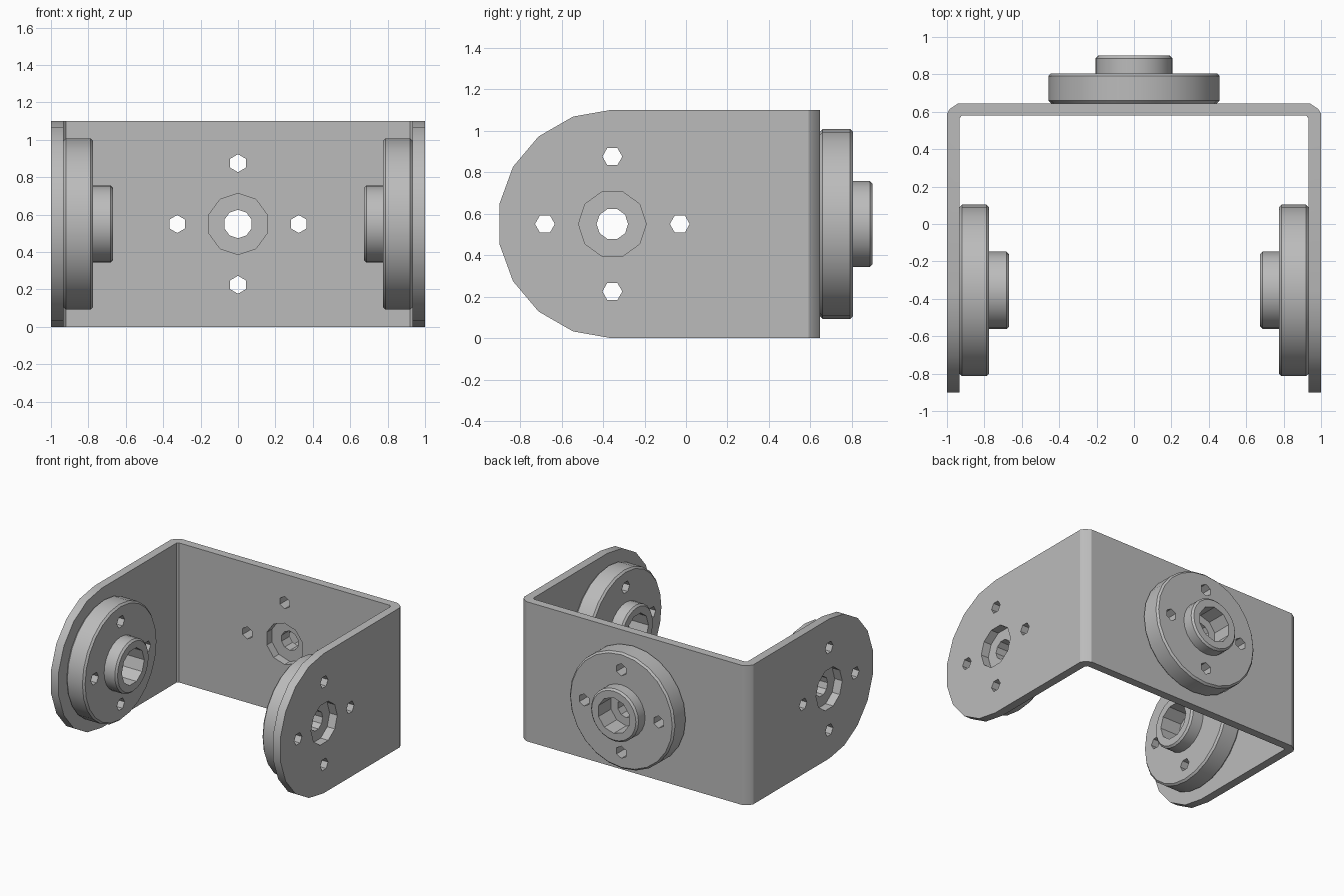
import bpy, bmesh, math
from mathutils import Matrix, Vector

if "Cube" in bpy.data.objects:
    bpy.data.objects.remove(bpy.data.objects["Cube"])

GREY = (0.5, 0.5, 0.5, 1)
metal = bpy.data.materials.new("grey metal")
metal.use_nodes = True
metal.diffuse_color = GREY
metal.node_tree.nodes["Principled BSDF"].inputs["Base Color"].default_value = GREY

PIVOT_Y, MID_Z, WALL = -0.355, 0.55, 0.066
TO_X = Matrix.Rotation(math.pi / 2, 4, 'Y')
TO_Y = Matrix.Rotation(-math.pi / 2, 4, 'X')


def make(name, bm):
    bmesh.ops.recalc_face_normals(bm, faces=bm.faces)
    mesh = bpy.data.meshes.new(name)
    bm.to_mesh(mesh)
    bm.free()
    mesh.materials.append(metal)
    obj = bpy.data.objects.new(name, mesh)
    bpy.context.collection.objects.link(obj)
    return obj


def prism(name, points, direction):
    """Extrude a closed outline along a direction."""
    bm = bmesh.new()
    face = bm.faces.new([bm.verts.new(p) for p in points])
    ext = bmesh.ops.extrude_face_region(bm, geom=[face])["geom"]
    verts = [v for v in ext if isinstance(v, bmesh.types.BMVert)]
    bmesh.ops.translate(bm, verts=verts, vec=direction)
    return make(name, bm)


def rod(bm, radius, sides, z0, z1, x=0, y=0, matrix=Matrix()):
    place = matrix @ Matrix.Translation((x, y, (z0 + z1) / 2))
    bmesh.ops.create_cone(bm, cap_ends=True, segments=sides, radius1=radius,
                          radius2=radius, depth=z1 - z0, matrix=place)


def screw_rods(bm, z0, z1, matrix=Matrix()):
    for x, y in ((1, 0), (-1, 0), (0, 1), (0, -1)):
        rod(bm, 0.048, 6, z0, z1, x * 0.325, y * 0.325, matrix)


def cut(obj, cutter, operation='DIFFERENCE'):
    """Apply a boolean and discard the cutter."""
    mod = obj.modifiers.new("cut", 'BOOLEAN')
    mod.operation, mod.object, mod.solver = operation, cutter, 'EXACT'
    bpy.context.view_layer.update()
    graph = bpy.context.evaluated_depsgraph_get()
    result = bpy.data.meshes.new_from_object(obj.evaluated_get(graph))
    obj.modifiers.clear()
    obj.data = result
    bpy.data.objects.remove(cutter)


# U-shaped bracket: half outline from the back centre to the arm tip, mirrored
half = [(1, -0.9), (1, 0.59), (0.985, 0.615), (0.94, 0.645)]
inner = [(1 - WALL, -0.9), (1 - WALL, 0.565), (0.92, 0.58)]
outline = half + [(-x, y) for x, y in reversed(half)]
outline += [(-x, y) for x, y in inner] + inner[::-1]
bracket = prism("bracket", [(x, y, 0) for x, y in outline], (0, 0, 1.1))

# Round the arm ends
STEPS = 9
arc = [math.pi * (0.5 + i / STEPS) for i in range(STEPS + 1)]
side = [(-1.2, PIVOT_Y + 0.553 * math.cos(a), MID_Z + 0.551 * math.sin(a)) for a in arc]
side += [(-1.2, 0.8, -0.001), (-1.2, 0.8, 1.101)]
cut(bracket, prism("arm_shape", side, (2.4, 0, 0)), 'INTERSECT')

# Centre and screw holes in both arms and the back
arm_axis = Matrix.Translation((0, PIVOT_Y, MID_Z)) @ TO_X
back_axis = Matrix.Translation((0, 0, MID_Z)) @ TO_Y
for axis, low, high in ((arm_axis, -1.1, 1.1), (back_axis, 0.5, 0.75)):
    bm = bmesh.new()
    rod(bm, 0.163, 10, low, high, matrix=axis)
    screw_rods(bm, low, high, axis)
    cut(bracket, make("hole_cutter", bm))


def horn(name, matrix, height):
    """Round servo horn: disc with a hub, bored and drilled."""
    b, r, h, top = 0.014, 0.458, 0.207, 0.16
    profile = [(0, 0), (r - b, 0), (r, b), (r, top - b), (r - b, top),
               (h, top), (h, height - b), (h - b, height), (0, height)]
    bm = bmesh.new()
    verts = [bm.verts.new((x, 0, z)) for x, z in profile]
    edges = [bm.edges.new(pair) for pair in zip(verts, verts[1:])]
    bmesh.ops.spin(bm, geom=verts + edges, axis=(0, 0, 1), cent=(0, 0, 0),
                   steps=24, angle=2 * math.pi)
    bmesh.ops.remove_doubles(bm, verts=bm.verts, dist=0.0005)
    obj = make(name, bm)
    # Stepped bore and the screw holes
    bm = bmesh.new()
    rod(bm, 0.14, 10, 0.1, 0.4)
    cut(obj, make("bore_cutter", bm))
    bm = bmesh.new()
    rod(bm, 0.076, 10, -0.1, 0.2)
    screw_rods(bm, -0.1, 0.3)
    cut(obj, make("drill_cutter", bm))
    obj.data.transform(matrix)
    return obj


seat = 1 - WALL
parts = [
    bracket,
    horn("right_horn", Matrix.Translation((-seat, PIVOT_Y, MID_Z)) @ TO_X, 0.267),
    horn("left_horn", Matrix.Translation((seat, PIVOT_Y, MID_Z)) @ TO_X.inverted(), 0.26),
    horn("back_horn", Matrix.Translation((0, 0.645, MID_Z)) @ TO_Y, 0.255),
]

# Smooth the round walls, keep machined edges sharp
for obj in parts:
    bpy.ops.object.select_all(action='DESELECT')
    obj.select_set(True)
    bpy.context.view_layer.objects.active = obj
    bpy.ops.object.shade_smooth_by_angle(angle=math.radians(30))
